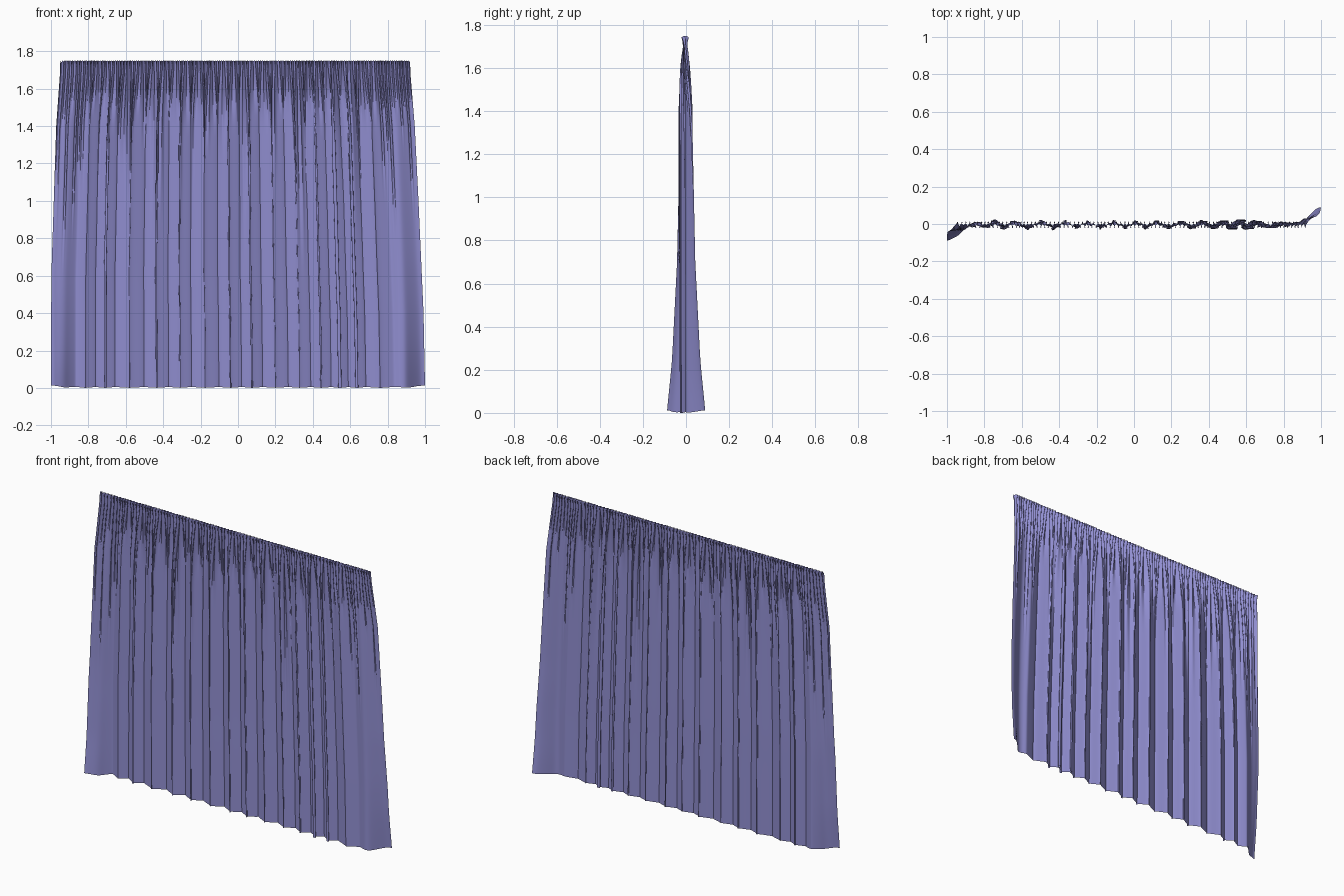
import bpy
import bmesh
import math
import random

random.seed(7)
cube = bpy.data.objects.get("Cube")
if cube:
    bpy.data.objects.remove(cube)


def lerp_table(table, t):
    """Piecewise linear lookup in a list of (key, value) pairs."""
    for (a, va), (b, vb) in zip(table, table[1:]):
        if t <= b:
            f = max(0.0, (t - a) / (b - a))
            return va + (vb - va) * f
    return table[-1][1]


def smooth(a, b, t):
    f = min(1.0, max(0.0, (t - a) / (b - a)))
    return f * f * (3 - 2 * f)


HEIGHT = 1.75
PLEATS = 92
STEPS = 12

# Side edges and depth of the cloth by height
left_edge = [(0, -1.0), (0.6, -0.998), (1.0, -0.985), (1.4, -0.972), (1.68, -0.952), (1.75, -0.95)]
right_edge = [(0, 1.0), (0.4, 0.992), (1.0, 0.965), (1.4, 0.945), (1.68, 0.922), (1.75, 0.92)]
flare = [(0, 0.088), (0.25, 0.065), (0.7, 0.042), (1.4, 0.027), (1.7, 0.003), (1.75, 0.0)]
fold_depth = [(0, 0.023), (1.3, 0.024), (1.5, 0.018), (1.65, 0.007), (1.72, 0.0)]
pleat_depth = [(0, 0.007), (1.3, 0.009), (1.6, 0.012), (1.7, 0.008), (1.73, 0.011), (1.75, 0.017)]

# Crests of the large hanging folds across the width
crests = [-0.98, -0.87, -0.76, -0.66, -0.5, -0.37, -0.25, -0.1, 0.02, 0.13,
          0.27, 0.39, 0.5, 0.59, 0.68, 0.84, 0.98]
phase_table = [(c, i) for i, c in enumerate(crests)]
fold_size = [random.uniform(0.8, 1.25) for c in crests] + [1.0]

# Gathered pleats: each fades out at its own distance below the heading
bounds = [0.0]
for i in range(PLEATS):
    bounds.append(bounds[-1] + random.uniform(0.75, 1.25))
bounds = [b / bounds[-1] for b in bounds]
reach = [random.choice([0.15, 0.25, 0.4, 0.6, 0.9]) * random.uniform(0.8, 1.2) for i in range(PLEATS)]

# Rows are packed closely at the heading
rows = [HEIGHT * i / 30 for i in range(28)]
rows += [1.6, 1.625, 1.65, 1.675, 1.695, 1.71, 1.72, 1.73, 1.74, 1.75]


def cloth_point(pleat, step, z):
    f = step / STEPS
    u = bounds[pleat] + (bounds[pleat + 1] - bounds[pleat]) * f
    across = -1 + 2 * u
    lo, hi = lerp_table(left_edge, z), lerp_table(right_edge, z)
    x = lo + (hi - lo) * u

    # Large folds, rounded over so that they overhang a little
    ph = lerp_table(phase_table, across)
    k = int(ph)
    size = fold_size[k] + (fold_size[k + 1] - fold_size[k]) * (ph - k)
    middle = 1 - smooth(0.7, 0.95, abs(across)) * 0.8
    amp = lerp_table(fold_depth, z) * size * middle
    angle = ph * math.tau
    y = amp * math.cos(angle) - 0.004
    x -= 0.75 * amp * math.sin(2 * angle) * middle

    # Fine pleats below the gathered heading
    fade = 1 - smooth(0.25, 1.0, (HEIGHT - z) / (reach[pleat] + 0.12))
    fine = lerp_table(pleat_depth, z) * fade
    y += fine * math.sin(f * math.tau)
    inside = smooth(0.0, 0.02, u) * smooth(0.0, 0.02, 1 - u)
    x += 0.35 * fine * math.sin(2 * f * math.tau) * inside

    # Free side edges swing to opposite sides
    swing = lerp_table(flare, z)
    y += swing * (smooth(0.86, 1.0, across) - smooth(0.86, 1.0, -across))

    # Wavy hem and scalloped heading
    hem = 1 - smooth(0.0, 0.2, z)
    z += hem * (0.003 + 0.003 * math.cos(angle) + 0.006 * smooth(0.85, 1.0, abs(across)))
    z -= 0.008 * smooth(1.7, HEIGHT, z) * (1 - math.cos(2 * f * math.tau)) / 2
    return x, y, z


# Curtain cloth
bm = bmesh.new()
columns = [(p, s) for p in range(PLEATS) for s in range(STEPS)] + [(PLEATS - 1, STEPS)]
grid = [[bm.verts.new(cloth_point(p, s, z)) for p, s in columns] for z in rows]
for low, high in zip(grid, grid[1:]):
    for i in range(len(columns) - 1):
        face = bm.faces.new((low[i], low[i + 1], high[i + 1], high[i]))
        face.smooth = True
mesh = bpy.data.meshes.new("curtain")
bm.to_mesh(mesh)
bm.free()
curtain = bpy.data.objects.new("curtain", mesh)
bpy.context.collection.objects.link(curtain)

# Lavender fabric
fabric = bpy.data.materials.new("lavender_fabric")
fabric.use_nodes = True
colour = (0.28, 0.27, 0.63, 1.0)
fabric.diffuse_color = colour
shader = fabric.node_tree.nodes["Principled BSDF"]
shader.inputs["Base Color"].default_value = colour
shader.inputs["Roughness"].default_value = 0.8
mesh.materials.append(fabric)
